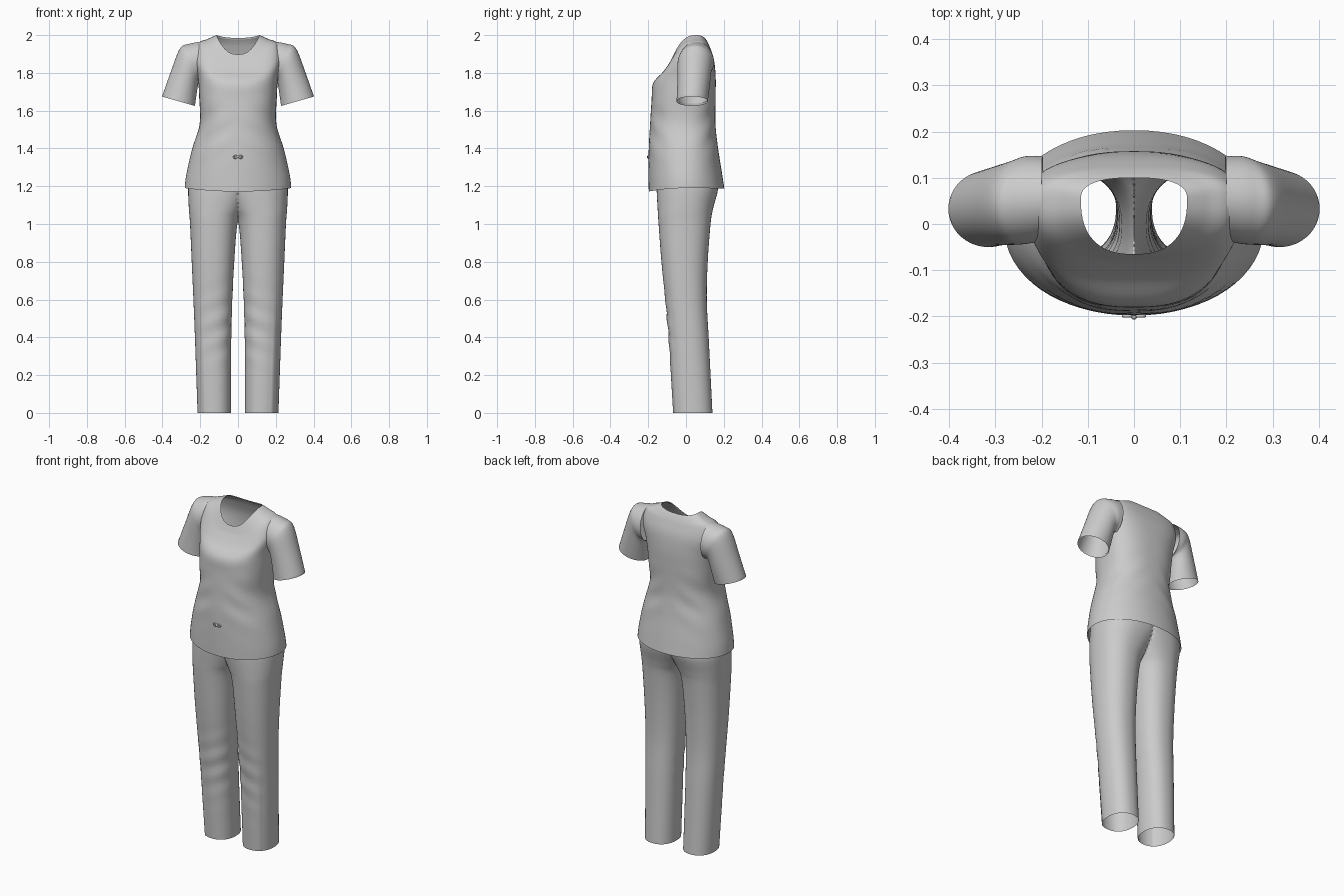
import bpy, bmesh, math
from math import sin, cos, pi, exp

if "Cube" in bpy.data.objects:
    bpy.data.objects.remove(bpy.data.objects["Cube"])

SEG = 64


def spow(v, p):
    return math.copysign(abs(v) ** p, v)


def smooth_keys(keys, steps):
    """Catmull-Rom interpolation of section parameters."""
    out = []
    for i in range(len(keys) - 1):
        a, b, c, d = keys[max(i - 1, 0)], keys[i], keys[i + 1], keys[min(i + 2, len(keys) - 1)]
        for s in range(steps):
            t = s / steps
            out.append([0.5 * (2 * q + (r - p) * t + (2 * p - 5 * q + 4 * r - u) * t * t
                               + (3 * q - p - 3 * r + u) * t ** 3)
                        for p, q, r, u in zip(a, b, c, d)])
    out.append(list(keys[-1]))
    return out


def loft(name, rings, mirror=False):
    """Skin closed rings into an open cloth tube."""
    bm = bmesh.new()
    rows = [[bm.verts.new(p) for p in ring] for ring in rings]
    for r0, r1 in zip(rows, rows[1:]):
        for j in range(SEG):
            k = (j + 1) % SEG
            quad = (r0[j], r0[k], r1[k], r1[j])
            # leave out the wall on the centre plane between the legs
            if mirror and all(abs(v.co.x) < 1e-6 for v in quad):
                continue
            bm.faces.new(quad)
    bmesh.ops.delete(bm, geom=[v for v in bm.verts if not v.link_faces], context='VERTS')
    bmesh.ops.recalc_face_normals(bm, faces=bm.faces[:])
    me = bpy.data.meshes.new(name)
    bm.to_mesh(me)
    bm.free()
    ob = bpy.data.objects.new(name, me)
    bpy.context.collection.objects.link(ob)
    if mirror:
        m = ob.modifiers.new("mirror", 'MIRROR')
        m.merge_threshold = 0.0005
    finish(ob)
    return ob


def finish(ob):
    bpy.ops.object.select_all(action='DESELECT')
    bpy.context.view_layer.objects.active = ob
    ob.select_set(True)
    bpy.ops.object.shade_smooth_by_angle(angle=math.radians(50))


def folded(ring, dz=0.012, scale=0.975):
    """Inner edge of a turned hem."""
    n = len(ring)
    c = [sum(p[i] for p in ring) / n for i in range(3)]
    return [(c[0] + (p[0] - c[0]) * scale, c[1] + (p[1] - c[1]) * scale, p[2] + dz) for p in ring]


ANG = [2 * pi * j / SEG for j in range(SEG)]


# Shirt body: z side, z front, z back, half width, y front, y back, y centre, exponent
def body_ring(k):
    zs, zf, zb, rx, yf, yb, yc, n = k
    ring = []
    for t in ANG:
        s = sin(t)
        x = rx * spow(cos(t), 2 / n)
        y = yc + abs(spow(s, 2 / n)) * ((yb - yc) if s > 0 else (yf - yc))
        z = zs + ((zb if s > 0 else zf) - zs) * s * s
        # soft drag folds at the sides of the waist
        f = 0.004 * exp(-((z - 1.5) / 0.13) ** 2) * sin(48 * z + 30 * abs(x)) * abs(cos(t) * s) * 2
        ring.append((x, y + math.copysign(f, s) * (1 if f > 0 else -1), z))
    return ring


body = [body_ring(k) for k in smooth_keys([
    (1.19, 1.172, 1.188, .282, -.197, .203, 0, 2.1),
    (1.26, 1.26, 1.26, .274, -.198, .192, 0, 2.1),
    (1.40, 1.40, 1.40, .242, -.197, .170, 0, 2.2),
    (1.53, 1.53, 1.53, .203, -.190, .156, 0, 2.3),
    (1.68, 1.66, 1.68, .206, -.182, .157, .01, 2.5),
    (1.78, 1.745, 1.78, .213, -.174, .157, .03, 2.5),
    (1.88, 1.805, 1.87, .232, -.122, .148, .045, 2.6),
    (1.955, 1.852, 1.935, .212, -.088, .127, .055, 2.6),
    (1.98, 1.876, 1.967, .160, -.075, .112, .058, 2.6),
    (2.00, 1.898, 1.985, .115, -.065, .100, .055, 2.5)], 6)]
loft("shirt_body", [folded(body[0])] + body + [folded(body[-1], -0.008, 1.03)])


# Sleeves: top x, top z, bottom x, bottom z, y centre, y half depth
def sleeve_ring(k):
    tx, tz, bx, bz, yc, ry = k
    return [((tx + bx) / 2 + cos(t) * (tx - bx) / 2, yc + ry * sin(t),
             (tz + bz) / 2 + cos(t) * (tz - bz) / 2) for t in ANG]


sleeve = [sleeve_ring(k) for k in smooth_keys([
    (.402, 1.675, .228, 1.625, .033, .083),
    (.358, 1.80, .221, 1.675, .040, .086),
    (.308, 1.928, .212, 1.735, .046, .091),
    (.262, 1.953, .205, 1.757, .052, .095),
    (.200, 1.965, .196, 1.755, .055, .092)], 6)]
loft("sleeves", [folded(sleeve[0])] + sleeve, True)


# Trouser legs: z, x inner, x outer, y front, y back
def leg_ring(k):
    z, x0, x1, y0, y1 = k
    cx, cy, rx, ry = (x0 + x1) / 2, (y0 + y1) / 2, (x1 - x0) / 2, (y1 - y0) / 2
    ring = []
    for t in ANG:
        # slanting folds around the knee and a pressed crease on the lower front
        f = 1 + 0.028 * exp(-((z - .45) / .17) ** 2) * sin(55 * z + 2.5 * cos(t)) * max(0, -sin(t + .5))
        f += 0.03 * exp(-((t - 5.3) / .1) ** 2) * max(0, min(1, (0.65 - z) * 3))
        x = cx + rx * f * spow(cos(t), 2 / 2.25)
        ring.append((max(0, x), cy + ry * f * spow(sin(t), 2 / 2.25), z))
    return ring


leg = [leg_ring(k) for k in smooth_keys([
    (0, .037, .214, -.068, .140),
    (.2, .037, .221, -.080, .130),
    (.4, .036, .228, -.092, .120),
    (.6, .030, .236, -.110, .110),
    (.8, .020, .245, -.130, .115),
    (1.0, .003, .254, -.145, .130),
    (1.08, -.03, .260, -.150, .143),
    (1.17, -.09, .264, -.155, .167),
    (1.23, -.15, .262, -.155, .170)], 9)]
loft("trouser_legs", [folded(leg[0], 0.01, 0.98)] + leg, True)

# Drawstring knot on the lower front
for i, sx in enumerate((-1, 1)):
    bpy.ops.mesh.primitive_torus_add(major_segments=20, minor_segments=8, major_radius=.009,
                                     minor_radius=.0035, location=(sx * .014, -.199, 1.355),
                                     rotation=(pi / 2, 0, 0))
    loop = bpy.context.object
    loop.name = "knot_loop_" + ("left", "right")[i]
    loop.scale = (1, .8, 1)
    finish(loop)
bpy.ops.mesh.primitive_uv_sphere_add(segments=16, ring_count=8, radius=.007, location=(0, -.2, 1.355))
bpy.context.object.name = "knot_centre"
finish(bpy.context.object)
